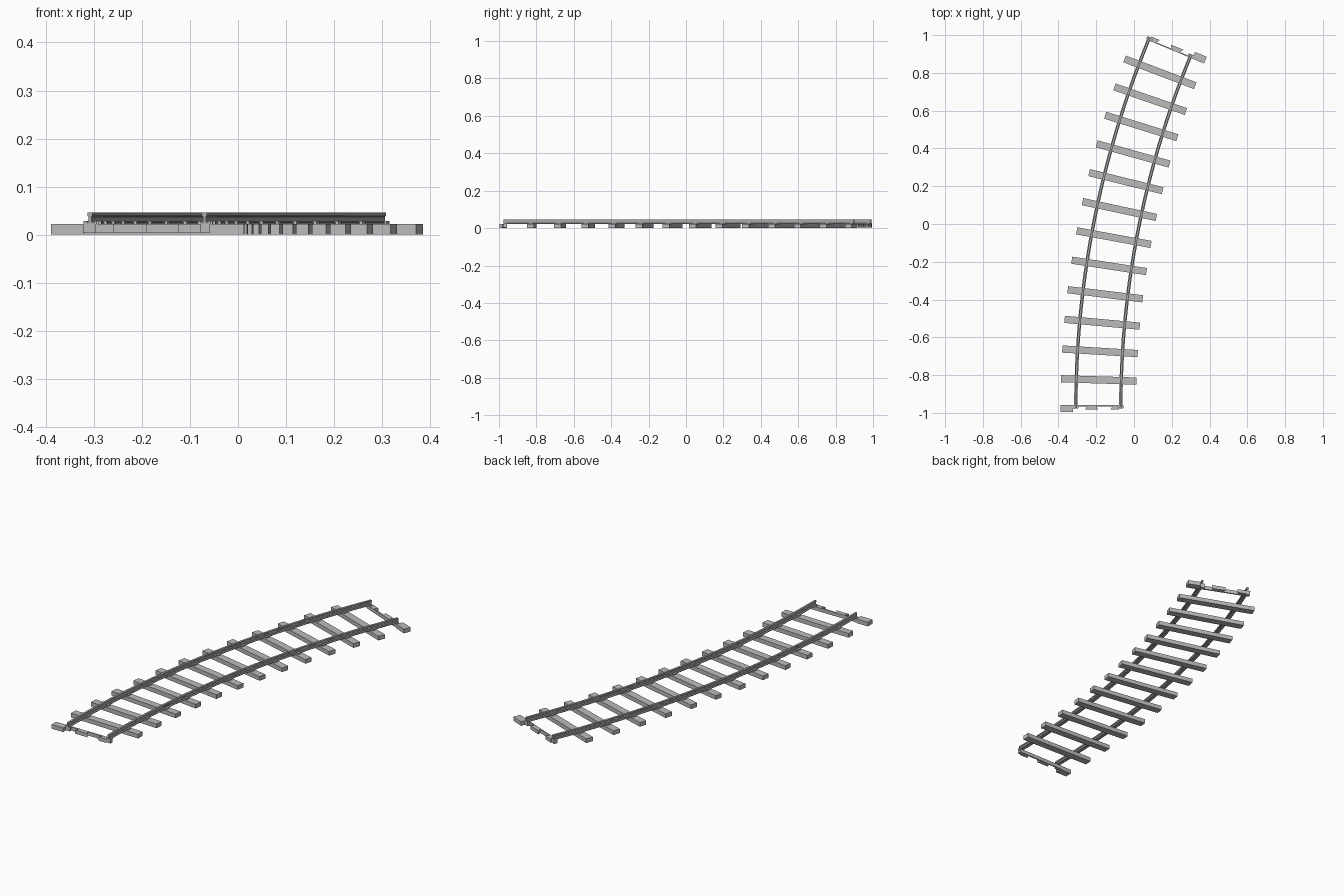
import bpy, bmesh
from math import radians, cos, sin
from mathutils import Matrix, Vector

cube = bpy.data.objects.get("Cube")
if cube:
    bpy.data.objects.remove(cube)

RADIUS, ARC, TIES = 5.02, radians(22.5), 13
START = Vector((-0.189, -0.977, 0))
HALF_GAUGE, HALF_TIE, HALF_WIDTH, TIE_TOP = 0.119, 0.2, 0.019, 0.022


def material(name, color):
    m = bpy.data.materials.new(name)
    m.use_nodes = True
    m.diffuse_color = color
    m.node_tree.nodes["Principled BSDF"].inputs["Base Color"].default_value = color
    return m


tie_grey = material("tie grey", (0.5, 0.5, 0.5, 1))
rail_grey = material("rail grey", (0.38, 0.40, 0.39, 1))


def frame(angle):
    """Place on the track centre line: local x is across, local y is along."""
    offset = Vector((RADIUS * (1 - cos(angle)), RADIUS * sin(angle), 0))
    return Matrix.Translation(START + offset) @ Matrix.Rotation(-angle, 4, "Z")


def finish(bm, name, mat):
    bmesh.ops.recalc_face_normals(bm, faces=bm.faces)
    mesh = bpy.data.meshes.new(name)
    bm.to_mesh(mesh)
    bm.free()
    mesh.materials.append(mat)
    obj = bpy.data.objects.new(name, mesh)
    bpy.context.collection.objects.link(obj)
    return obj


def prism(bm, outline, z0, z1, place):
    base = [bm.verts.new(place @ Vector((x, y, z0))) for x, y in outline]
    top = [bm.verts.new(place @ Vector((x, y, z1))) for x, y in outline]
    bm.faces.new(base)
    bm.faces.new(top)
    for i in range(len(base)):
        j = (i + 1) % len(base)
        bm.faces.new((base[i], base[j], top[j], top[i]))


def box(bm, x0, x1, y0, y1, z0, z1, place):
    prism(bm, [(x0, y0), (x1, y0), (x1, y1), (x0, y1)], z0, z1, place)


def clips(bm, place, sides=(-1, 1)):
    """Small chairs holding the foot of each rail."""
    for side in sides:
        for edge in (-1, 1):
            x = side * HALF_GAUGE + edge * 0.011
            box(bm, x - 0.004, x + 0.004, -0.01, 0.01, TIE_TOP, 0.028, place)


# Full ties, evenly spaced around the curve
for k in range(1, TIES):
    bm = bmesh.new()
    place = frame(ARC * k / TIES)
    box(bm, -HALF_TIE, HALF_TIE, -HALF_WIDTH, HALF_WIDTH, 0, TIE_TOP, place)
    clips(bm, place)
    finish(bm, f"tie_{k}", tie_grey)

# Interlocking end pieces, the same shape turned half round
for name, place in (("front_joint", frame(0)),
                    ("back_joint", frame(ARC) @ Matrix.Rotation(radians(180), 4, "Z"))):
    bm = bmesh.new()
    box(bm, -HALF_TIE, -0.133, -HALF_WIDTH, HALF_WIDTH, 0, TIE_TOP, place)
    box(bm, -0.134, 0.129, 0.012, 0.019, 0.003, TIE_TOP, place)
    for x0, x1 in ((-0.071, 0.0), (0.064, 0.112)):
        prism(bm, [(x0, -0.006), (x1, -0.006), (x1 - 0.012, 0.013), (x0 + 0.012, 0.013)],
              0.003, TIE_TOP, place)
    # Seats under the rail ends
    for side in (-1, 1):
        x = side * HALF_GAUGE
        box(bm, x - 0.014, x + 0.012, 0.0, 0.017, 0.003, TIE_TOP, place)
        for edge in (-1, 1):
            c = x + edge * 0.011
            box(bm, c - 0.003, c + 0.003, 0.002, 0.017, TIE_TOP, 0.028, place)
    finish(bm, name, tie_grey)

# Rails: foot, web and head profile swept along the arc
half = [(0.009, 0.022), (0.009, 0.025), (0.003, 0.027),
        (0.003, 0.037), (0.0055, 0.039), (0.0055, 0.046)]
profile = half + [(-x, z) for x, z in reversed(half)]
STEPS = 2 * TIES
for name, side in (("left_rail", 1), ("right_rail", -1)):
    bm = bmesh.new()
    rings = []
    for s in range(STEPS + 1):
        place = frame(ARC * s / STEPS)
        rings.append([bm.verts.new(place @ Vector((side * HALF_GAUGE + x, 0, z)))
                      for x, z in profile])
    for a, b in zip(rings, rings[1:]):
        for i in range(len(profile)):
            j = (i + 1) % len(profile)
            bm.faces.new((a[i], a[j], b[j], b[i]))
    bm.faces.new(rings[0])
    bm.faces.new(rings[-1])
    rail = finish(bm, name, rail_grey)
    bpy.ops.object.select_all(action="DESELECT")
    rail.select_set(True)
    bpy.context.view_layer.objects.active = rail
    bpy.ops.object.shade_smooth_by_angle(angle=radians(20))
